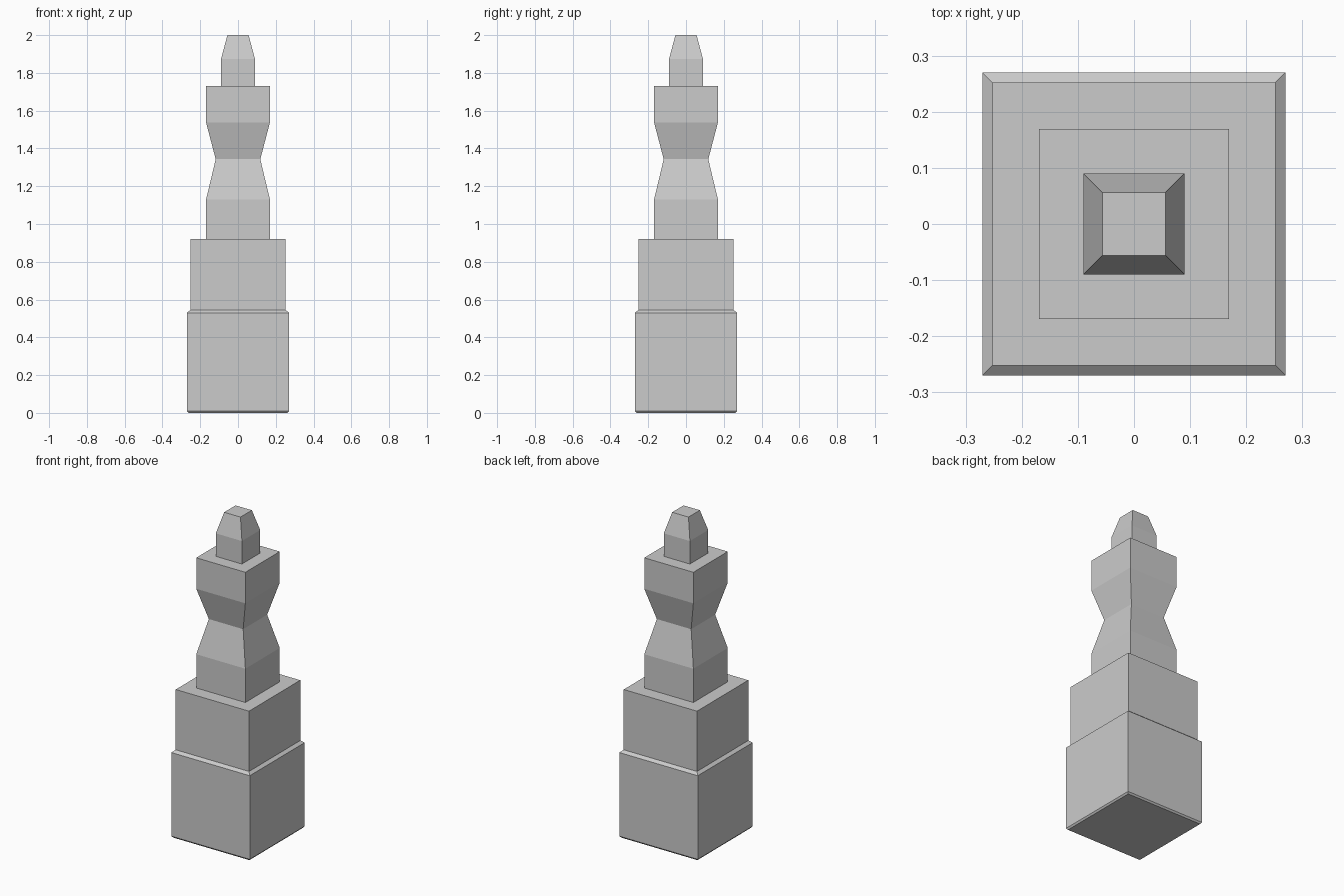
import bpy
import bmesh

if "Cube" in bpy.data.objects:
    bpy.data.objects.remove(bpy.data.objects["Cube"])


def square_loft(name, profile):
    """Closed solid through square sections given as (half width, z)."""
    bm = bmesh.new()
    rings = [[bm.verts.new((sx * h, sy * h, z))
              for sx, sy in ((-1, -1), (1, -1), (1, 1), (-1, 1))]
             for h, z in profile]
    for low, high in zip(rings, rings[1:]):
        for i in range(4):
            j = (i + 1) % 4
            bm.faces.new((low[i], low[j], high[j], high[i]))
    bm.faces.new(rings[0][::-1])
    bm.faces.new(rings[-1])
    mesh = bpy.data.meshes.new(name)
    bm.to_mesh(mesh)
    bm.free()
    obj = bpy.data.objects.new(name, mesh)
    bpy.context.collection.objects.link(obj)
    return obj


# Wide foot with a bevelled bottom edge and shoulder
square_loft("base", [(0.262, 0), (0.27, 0.01), (0.27, 0.53), (0.252, 0.545)])

# Straight block above the shoulder
square_loft("pedestal", [(0.252, 0.545), (0.252, 0.92)])

# Waisted middle section
square_loft("waisted_column", [(0.169, 0.92), (0.169, 1.13), (0.118, 1.343),
                               (0.169, 1.537), (0.169, 1.73)])

# Small tapered tip
square_loft("tip", [(0.09, 1.73), (0.09, 1.873), (0.056, 2.0)])
